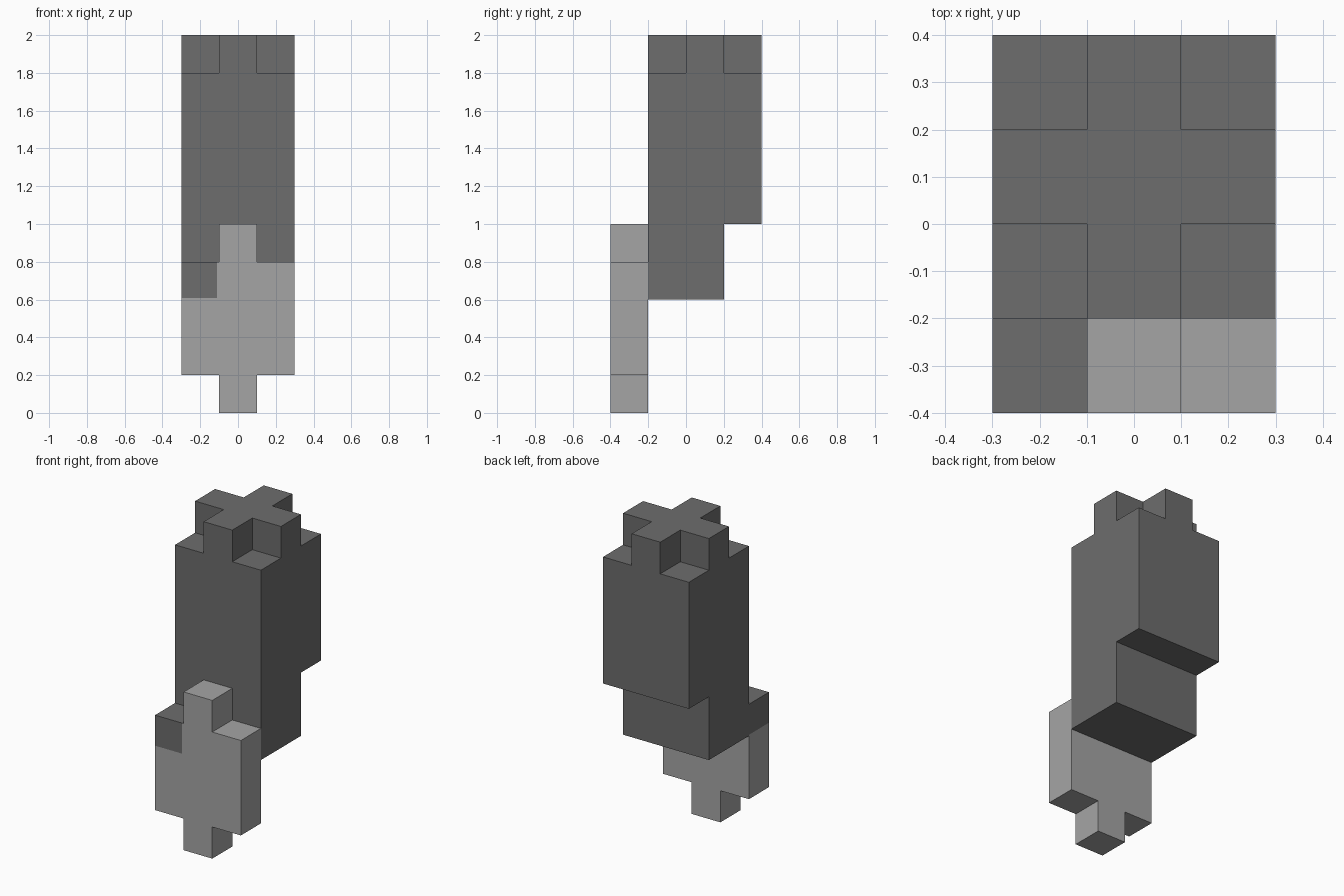
import bpy, bmesh
from mathutils import Vector

cube = bpy.data.objects.get("Cube")
if cube:
    bpy.data.objects.remove(cube, do_unlink=True)


def make_material(name, value):
    mat = bpy.data.materials.new(name)
    mat.use_nodes = True
    colour = (value, value, value, 1)
    mat.diffuse_color = colour
    bsdf = mat.node_tree.nodes["Principled BSDF"]
    bsdf.inputs["Base Color"].default_value = colour
    bsdf.inputs["Roughness"].default_value = 0.8
    return mat


dark = make_material("dark grey", 0.153)
light = make_material("light grey", 0.376)


def extrude_profile(points, offset):
    """Closed prism from a planar outline."""
    bm = bmesh.new()
    face = bm.faces.new([bm.verts.new(p) for p in points])
    result = bmesh.ops.extrude_face_region(bm, geom=[face], use_keep_orig=True)
    moved = [g for g in result["geom"] if isinstance(g, bmesh.types.BMVert)]
    bmesh.ops.translate(bm, verts=moved, vec=Vector(offset))
    bmesh.ops.recalc_face_normals(bm, faces=bm.faces)
    return bm


def finish(bm, name, *materials):
    mesh = bpy.data.meshes.new(name)
    bm.to_mesh(mesh)
    bm.free()
    for mat in materials:
        mesh.materials.append(mat)
    obj = bpy.data.objects.new(name, mesh)
    bpy.context.collection.objects.link(obj)
    return obj


def cross(u, a, b, c, d):
    """Plus outline: half widths u (inner) and 0.3, levels a < b < c < d."""
    right = [(u, a), (u, b), (0.3, b), (0.3, c), (u, c), (u, d)]
    return right + [(-x, v) for x, v in reversed(right)]


# Tall body, stepped in at the lower back
side = [(-0.2, 0.6), (0.2, 0.6), (0.2, 1.0), (0.4, 1.0), (0.4, 1.8), (-0.2, 1.8)]
finish(extrude_profile([(-0.3, y, z) for y, z in side], (0.6, 0, 0)), "body", dark)

# Plus-shaped cap
outline = cross(0.1, -0.2, 0.0, 0.2, 0.4)
finish(extrude_profile([(x, y, 1.8) for x, y in outline], (0, 0, 0.2)), "top_cap", dark)

# Plus-shaped front plate with one dark upper corner
outline = cross(0.1, 0.0, 0.2, 0.8, 1.0)
bm = extrude_profile([(x, -0.4, z) for x, z in outline], (0, 0.2, 0))
for co, no in (((-0.11, 0, 0), (1, 0, 0)), ((0, 0, 0.607), (0, 0, 1))):
    geom = bm.verts[:] + bm.edges[:] + bm.faces[:]
    bmesh.ops.bisect_plane(bm, geom=geom, plane_co=co, plane_no=no)
for f in bm.faces:
    c = f.calc_center_median()
    on_ledge = f.normal.z > 0.9 and c.x < -0.1
    f.material_index = int(on_ledge or (c.x < -0.11 and c.z > 0.607))
finish(bm, "front_plate", light, dark)
